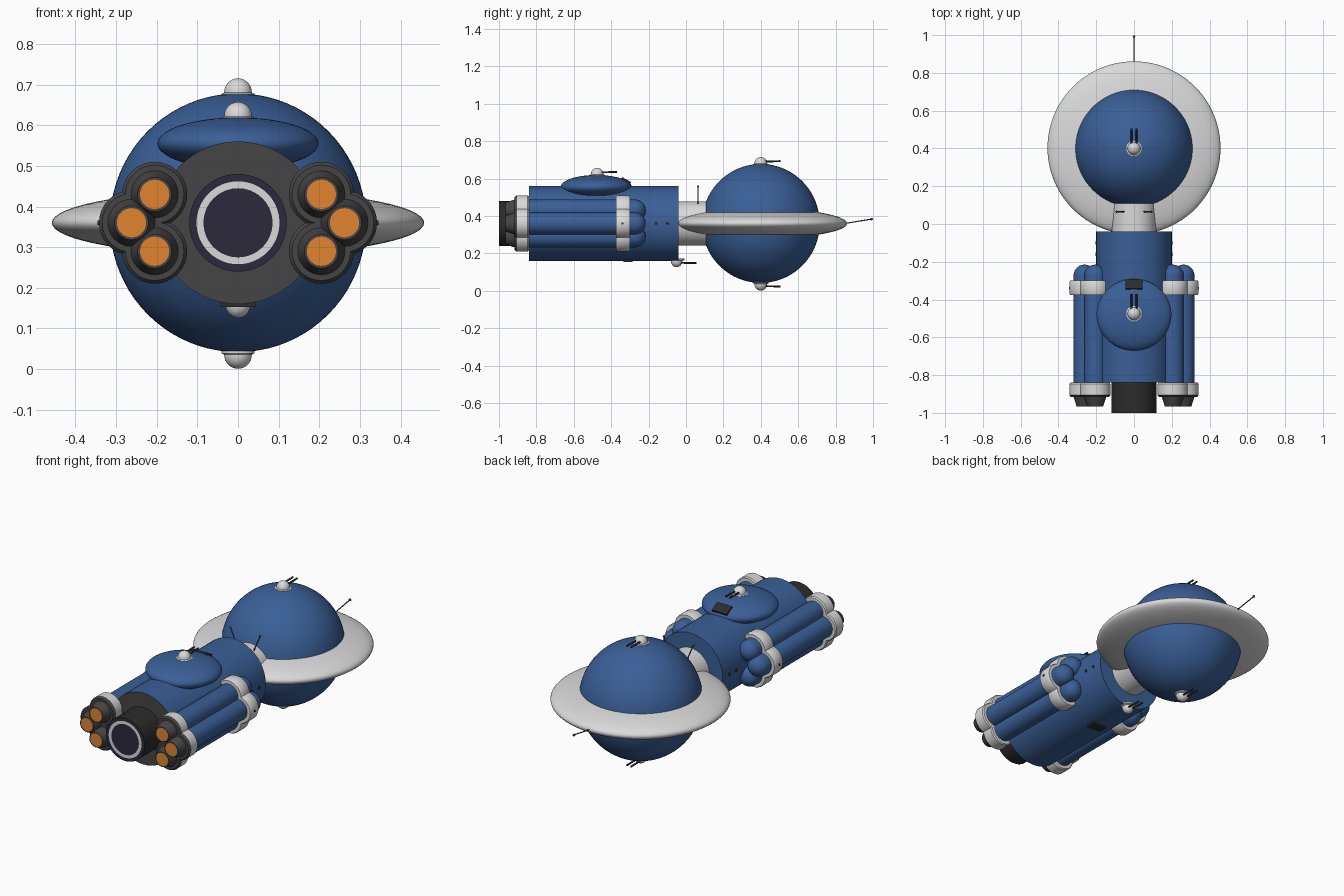
import bpy, bmesh, math
from mathutils import Vector, Matrix

if "Cube" in bpy.data.objects:
    bpy.data.objects.remove(bpy.data.objects["Cube"])


def material(name, rgb):
    m = bpy.data.materials.new(name)
    m.diffuse_color = (*rgb, 1)
    m.use_nodes = True
    m.node_tree.nodes["Principled BSDF"].inputs["Base Color"].default_value = m.diffuse_color
    return m


BLUE = material("hull blue", (0.042, 0.115, 0.31))
WHITE = material("off white", (0.70, 0.70, 0.70))
GREY = material("dark grey", (0.062, 0.058, 0.060))
CHAR = material("charcoal", (0.025, 0.025, 0.026))
NAVY = material("engine navy", (0.025, 0.022, 0.045))
ORANGE = material("thruster orange", (0.75, 0.23, 0.03))


def finish(bm, name, mats, angle=35):
    bmesh.ops.recalc_face_normals(bm, faces=bm.faces)
    me = bpy.data.meshes.new(name)
    bm.to_mesh(me)
    bm.free()
    for m in mats:
        me.materials.append(m)
    ob = bpy.data.objects.new(name, me)
    bpy.context.collection.objects.link(ob)
    bpy.ops.object.select_all(action='DESELECT')
    ob.select_set(True)
    bpy.context.view_layer.objects.active = ob
    bpy.ops.object.shade_smooth_by_angle(angle=math.radians(angle))
    return ob


def lathe(name, profile, mats, loc, axis=(0, 1, 0), segs=48, idx=None):
    """Spin (radius, distance) points round an axis; idx = material per segment."""
    bm = bmesh.new()
    rot = Vector((0, 0, 1)).rotation_difference(Vector(axis)).to_matrix()
    rings = []
    for r, d in profile:
        n = 1 if r == 0 else segs
        rings.append([bm.verts.new(Vector(loc) + rot @ Vector(
            (r * math.cos(math.tau * i / segs), r * math.sin(math.tau * i / segs), d)))
            for i in range(n)])
    for k in range(len(rings) - 1):
        a, b = rings[k], rings[k + 1]
        for i in range(segs):
            j = (i + 1) % segs
            if len(a) == 1:
                f = bm.faces.new((a[0], b[j], b[i]))
            elif len(b) == 1:
                f = bm.faces.new((a[i], a[j], b[0]))
            else:
                f = bm.faces.new((a[i], a[j], b[j], b[i]))
            f.material_index = idx[k] if idx else 0
    return finish(bm, name, mats)


def ellipsoid(name, loc, radii, mat, u=64, v=32):
    bm = bmesh.new()
    bmesh.ops.create_uvsphere(bm, u_segments=u, v_segments=v, radius=1)
    bmesh.ops.scale(bm, vec=radii, verts=bm.verts)
    bmesh.ops.translate(bm, vec=loc, verts=bm.verts)
    return finish(bm, name, [mat], 60)


def rod(name, a, b, r, mat):
    a, b = Vector(a), Vector(b)
    L = (b - a).length
    return lathe(name, [(0, 0), (r, 0), (r, L), (0, L)], [mat], a, (b - a).normalized(), 12)


def box(name, loc, size, mat, tilt=0):
    bm = bmesh.new()
    bmesh.ops.create_cube(bm, size=1)
    bmesh.ops.scale(bm, vec=size, verts=bm.verts)
    bmesh.ops.rotate(bm, matrix=Matrix.Rotation(tilt, 3, 'X'), verts=bm.verts)
    bmesh.ops.translate(bm, vec=loc, verts=bm.verts)
    return finish(bm, name, [mat])


def arc(r, d0, h, n=8):
    """Rounded end: from radius r at d0 to the axis at d0 + h."""
    pts = [(r * math.cos(math.pi / 2 * i / n), d0 + h * math.sin(math.pi / 2 * i / n))
           for i in range(n)]
    return pts + [(0, d0 + h)]


Z = 0.36

# Forward sphere, lens-shaped ring and neck
ellipsoid("command_sphere", (0, 0.40, Z), (0.315, 0.315, 0.318), BLUE, 80, 40)
ellipsoid("saucer_ring", (0, 0.403, Z), (0.458, 0.458, 0.08), WHITE, 96, 32)
lathe("neck", [(0, -0.06), (0.118, -0.06), (0.118, 0.15), (0, 0.15)], [WHITE], (0, 0, Z))

# Main hull with grey rear face
lathe("main_hull", [(0, -0.84), (0.2, -0.84), (0.2, -0.04), (0, -0.04)],
      [BLUE, GREY], (0, 0, Z), segs=64, idx=[1, 0, 0])
ellipsoid("upper_dome", (0, -0.48, 0.555), (0.198, 0.19, 0.064), BLUE)

# Main engine with a white ring in its rear face
lathe("main_engine",
      [(0, -1.0), (0.085, -1.0), (0.102, -1.0), (0.12, -1.0), (0.12, -0.83), (0, -0.83)],
      [CHAR, NAVY, WHITE], (0, 0, Z), segs=64, idx=[1, 2, 1, 0, 0])

# Booster clusters, three on each side
for s, side in ((-1, "left"), (1, "right")):
    for k, (x, z) in enumerate(((0.205, 0.43), (0.262, 0.36), (0.205, 0.29)), 1):
        loc = (s * x, 0, z)
        tag = f"{side}_{k}"
        lathe("booster_tube_" + tag, [(0, -0.88), (0.058, -0.88)] + arc(0.058, -0.273, 0.058),
              [BLUE], loc, segs=32)
        lathe("front_band_" + tag,
              [(0.05, -0.375), (0.076, -0.375), (0.08, -0.368), (0.08, -0.308),
               (0.076, -0.30), (0.05, -0.30)], [WHITE], loc, segs=32)
        lathe("rear_band_" + tag,
              [(0, -0.916), (0.072, -0.916), (0.08, -0.906), (0.08, -0.847),
               (0.075, -0.84), (0.05, -0.84)],
              [WHITE, GREY], loc, segs=32, idx=[1, 1, 0, 0, 0])
        lathe("nozzle_" + tag,
              [(0, -0.965), (0.036, -0.965), (0.042, -0.965), (0.060, -0.91), (0, -0.91)],
              [GREY, ORANGE], loc, segs=32, idx=[1, 0, 0, 0])
        # Small fitting on the front band
        if k == 2:
            rod("band_stud_" + side, (s * 0.335, -0.34, z), (s * 0.345, -0.34, z), 0.006, CHAR)
    # Portholes on the hull side
    for y in (-0.10, -0.16):
        rod(f"porthole_{side}", (s * 0.195, y, Z), (s * 0.203, y, Z), 0.009, CHAR)
    # Neck antenna
    a, b = (s * 0.05, 0.065, 0.46), (s * 0.092, 0.065, 0.557)
    rod("neck_antenna_" + side, a, b, 0.003, GREY)
    ellipsoid("neck_antenna_tip_" + side, b, (0.006,) * 3, GREY, 12, 8)

# Turrets: collar, dome and twin guns facing forward
for name, y, z, d, r in (("sphere_top", 0.40, 0.680, 1, 0.034),
                         ("sphere_bottom", 0.40, 0.036, -1, 0.034),
                         ("dome", -0.475, 0.622, 1, 0.034),
                         ("hull_bottom", -0.05, 0.161, -1, 0.031)):
    lathe("turret_" + name,
          [(0, -0.012), (0.041, -0.012), (0.041, -0.003), (r, 0)] + arc(r, 0.001, 0.034),
          [WHITE], (0, y, z), (0, 0, d), 32)
    for x in (-0.013, 0.013):
        rod("gun_" + name, (x, y + 0.015, z + d * 0.011), (x, y + 0.105, z + d * 0.013),
            0.005, CHAR)

# Hull vents above and below
box("upper_vent", (0, -0.32, 0.589), (0.092, 0.055, 0.012), CHAR, -0.5)
box("lower_vent", (0, -0.31, 0.160), (0.085, 0.05, 0.014), CHAR)

# Nose antenna on the ring edge
rod("nose_antenna", (0, 0.85, 0.36), (0, 0.99, 0.383), 0.003, GREY)
ellipsoid("nose_antenna_tip", (0, 0.992, 0.383), (0.007,) * 3, GREY, 12, 8)
